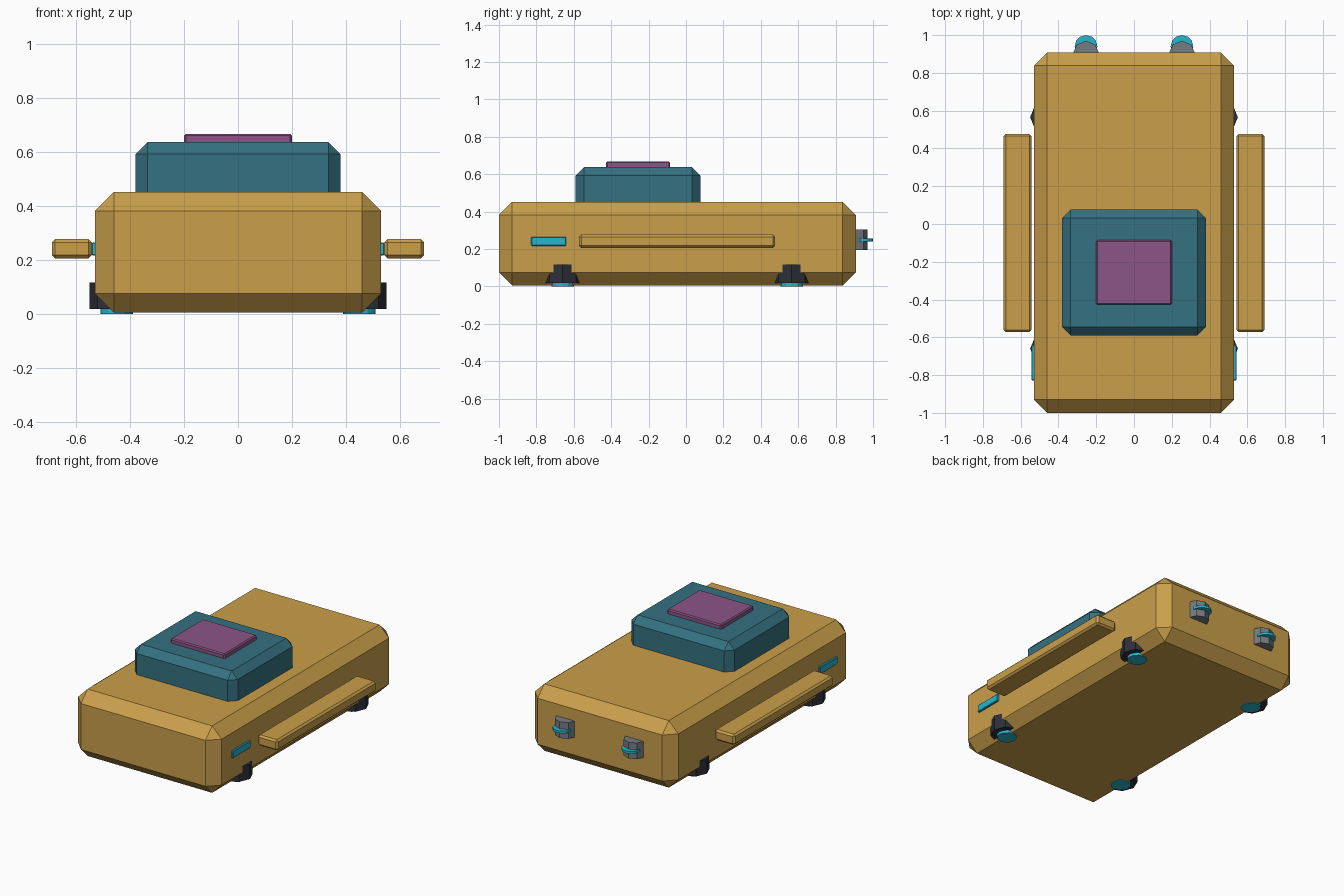
import bpy
import bmesh
from mathutils import Matrix, Vector

default_cube = bpy.data.objects.get("Cube")
if default_cube:
    bpy.data.objects.remove(default_cube, do_unlink=True)


def material(name, color):
    mat = bpy.data.materials.new(name)
    mat.use_nodes = True
    mat.diffuse_color = (*color, 1)
    mat.node_tree.nodes["Principled BSDF"].inputs["Base Color"].default_value = (*color, 1)
    return mat


gold = material("gold", (0.59, 0.35, 0.07))
teal = material("teal", (0.035, 0.165, 0.22))
purple = material("purple", (0.26, 0.09, 0.24))
cyan = material("cyan", (0.02, 0.46, 0.61))
charcoal = material("charcoal", (0.026, 0.03, 0.042))
grey = material("grey", (0.18, 0.2, 0.22))


def finish(name, bm, mat):
    mesh = bpy.data.meshes.new(name)
    bm.to_mesh(mesh)
    bm.free()
    mesh.materials.append(mat)
    obj = bpy.data.objects.new(name, mesh)
    bpy.context.collection.objects.link(obj)
    return obj


def block(name, low, high, chamfer, mat):
    """Box between two corners with flat chamfered edges."""
    low, high = Vector(low), Vector(high)
    bm = bmesh.new()
    bmesh.ops.create_cube(bm, size=1, matrix=Matrix.LocRotScale(
        (low + high) / 2, None, high - low))
    bmesh.ops.bevel(bm, geom=bm.edges[:], offset=chamfer, segments=1,
                    affect='EDGES', profile=0.5)
    return finish(name, bm, mat)


def drum(name, center, radius, height, sides, mat):
    """Upright prism with a corner pointing along each axis."""
    bm = bmesh.new()
    bmesh.ops.create_cone(bm, cap_ends=True, segments=sides, radius1=radius,
                          radius2=radius, depth=height,
                          matrix=Matrix.Translation(center))
    return finish(name, bm, mat)


# Hull, cabin and roof hatch
block("hull", (-0.53, -1, 0.005), (0.53, 0.908, 0.452), 0.07, gold)
block("cabin", (-0.38, -0.59, 0.40), (0.38, 0.077, 0.638), 0.045, teal)
block("roof_hatch", (-0.2, -0.427, 0.62), (0.2, -0.085, 0.668), 0.007, purple)

for side, label in ((1, "left"), (-1, "right")):
    # Long side pods and light strips
    xs = sorted((side * 0.542, side * 0.69))
    block(label + "_side_pod", (xs[0], -0.572, 0.206), (xs[1], 0.477, 0.277), 0.012, gold)
    xs = sorted((side * 0.515, side * 0.543))
    block(label + "_light_strip", (xs[0], -0.828, 0.217), (xs[1], -0.641, 0.265), 0.004, cyan)

    # Lift pads with glowing discs underneath
    for y, end in ((-0.66, "front"), (0.565, "rear")):
        name = f"{end}_{label}_lift"
        drum(name + "_pad", (side * 0.45, y, 0.067), 0.1, 0.098, 8, charcoal)
        drum(name + "_glow", (side * 0.45, y, 0.01), 0.06, 0.02, 12, cyan)

    # Rear thrusters with glowing discs
    drum(label + "_thruster", (side * 0.254, 0.9, 0.249), 0.07, 0.108, 8, grey)
    drum(label + "_thruster_glow", (side * 0.254, 0.94, 0.249), 0.06, 0.016, 12, cyan)
